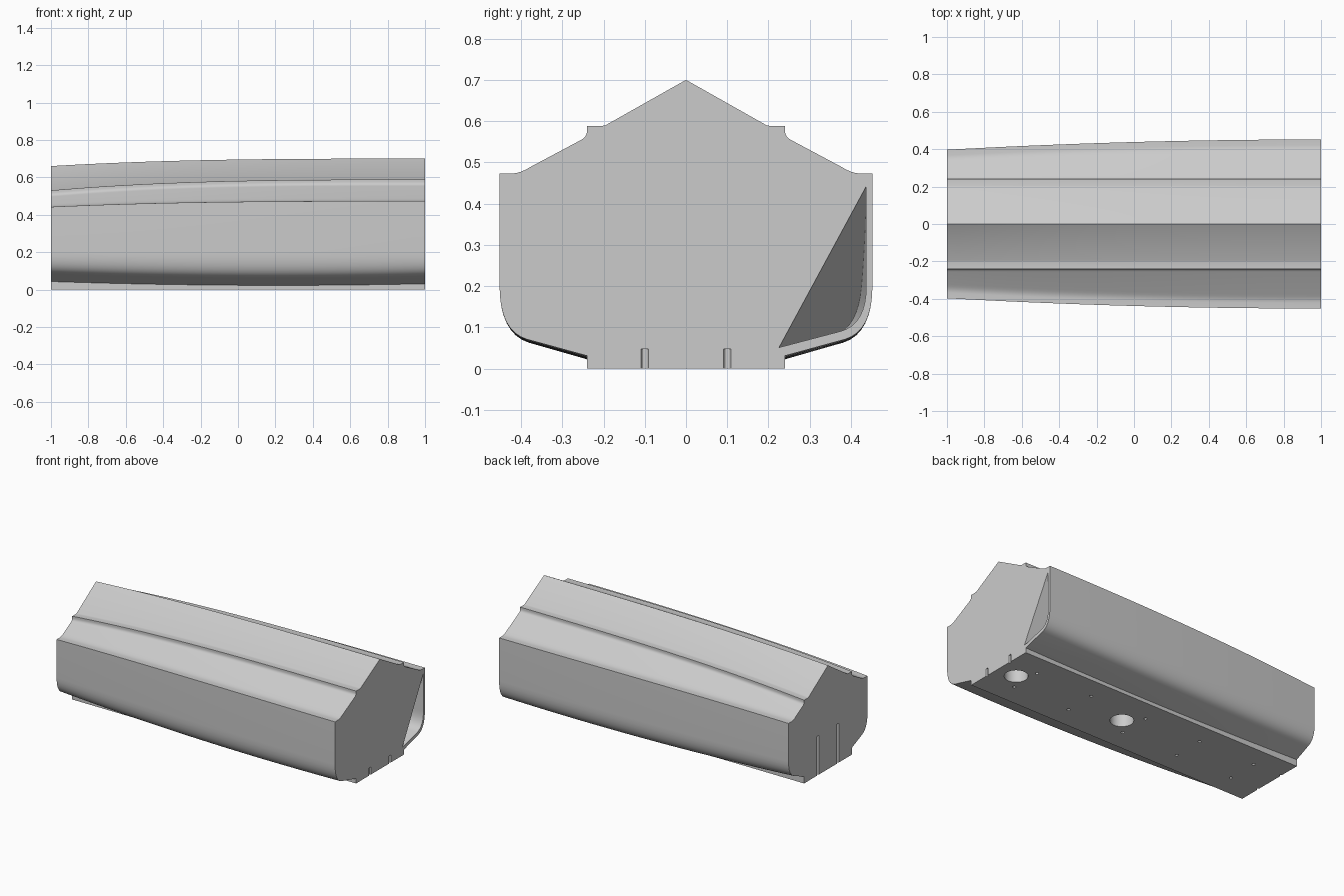
import bpy, bmesh, math
from mathutils import Vector

if "Cube" in bpy.data.objects:
    bpy.data.objects.remove(bpy.data.objects["Cube"], do_unlink=True)

grey = bpy.data.materials.new("light grey")
grey.use_nodes = True
grey.diffuse_color = (0.6, 0.6, 0.6, 1)
grey.node_tree.nodes["Principled BSDF"].inputs["Base Color"].default_value = grey.diffuse_color


def make_object(name, bm):
    bmesh.ops.recalc_face_normals(bm, faces=bm.faces)
    mesh = bpy.data.meshes.new(name)
    bm.to_mesh(mesh)
    bm.free()
    mesh.materials.append(grey)
    ob = bpy.data.objects.new(name, mesh)
    bpy.context.collection.objects.link(ob)
    return ob


def loft(section, stations):
    """Skin closed (y, z) sections along x and cap both ends."""
    bm = bmesh.new()
    rings = [[bm.verts.new((x, y, z)) for y, z in section(x)] for x in stations]
    n = len(rings[0])
    for a, b in zip(rings, rings[1:]):
        for i in range(n):
            j = (i + 1) % n
            bm.faces.new((a[i], a[j], b[j], b[i]))
    bm.faces.new(rings[0])
    bm.faces.new(rings[-1])
    return bm


def bend(a, c, b, steps=8):
    """Quadratic curve from a to b with control point c."""
    a, b, c = Vector(a), Vector(b), Vector(c)
    pts = [a.lerp(c, i / steps).lerp(c.lerp(b, i / steps), i / steps) for i in range(steps + 1)]
    return [tuple(p) for p in pts]


def measures(x):
    """Half width, peak, step, shoulder and keel heights at x."""
    t = (1 - x) / 2
    return (0.452 - 0.055 * t**2, 0.70 - 0.04 * t**3, 0.588 - 0.058 * t**3,
            0.473 - 0.031 * t**3, 0.023 + 0.014 * x * x - 0.006 * x)


def hull_section(x):
    w, peak, step, shoulder, keel = measures(x)
    half = [(0.195, step + 0.002), (0.205, step), (0.24, step)]
    half += bend((0.24, step - 0.012), (0.24, step - 0.026), (0.255, step - 0.034), 4)
    half += bend((w - 0.075, shoulder + 0.016), (w - 0.05, shoulder), (w - 0.03, shoulder), 4)
    half += [(w, shoulder)]
    half += bend((w, 0.2), (w, keel + 0.06), (w - 0.066, keel + 0.04))
    half += [(0.24, keel), (0.24, 0)]
    return [(0, peak)] + half + [(-y, z) for y, z in reversed(half)]


def pocket_section(x):
    w, _, _, _, keel = measures(x)
    w -= 0.015
    curve = bend((w, 0.2), (w, keel + 0.078), (w - 0.06, keel + 0.06))
    return [(0.1, 0.45), (w, 0.45)] + curve + [(0.225, keel + 0.02), (0.1, keel)]


def cut(target, cutter):
    mod = target.modifiers.new("cut", 'BOOLEAN')
    mod.operation = 'DIFFERENCE'
    mod.solver = 'EXACT'
    mod.object = cutter
    cutter.hide_render = True
    bpy.ops.object.select_all(action='DESELECT')
    bpy.context.view_layer.objects.active = target
    target.select_set(True)
    bpy.ops.object.modifier_apply(modifier=mod.name)
    bpy.data.objects.remove(cutter, do_unlink=True)


# Main hull
hull = make_object("hull_body", loft(hull_section, [-1 + i / 16 for i in range(33)]))

# Tapering side pockets open at one end
for side in (1, -1):
    bm = loft(pocket_section, [-0.4 + 1.41 * i / 16 for i in range(17)])
    low, high, tip = Vector((1, 0.225, 0.05)), Vector((1, 0.436, 0.44)), Vector((-0.1, 0.408, 0.115))
    normal = (high - low).cross(tip - low).normalized()
    if normal.dot(Vector((1, 0.42, 0.12)) - low) < 0:
        normal.negate()
    res = bmesh.ops.bisect_plane(bm, geom=bm.verts[:] + bm.edges[:] + bm.faces[:],
                                 plane_co=low, plane_no=normal, clear_inner=True)
    bmesh.ops.holes_fill(bm, edges=[e for e in bm.edges if e.is_boundary], sides=0)
    for v in bm.verts:
        v.co.y *= side
    cut(hull, make_object("pocket_cutter", bm))


# Round holes in the underside and grooves in both ends
def add_bore(bm, x, y, radius, top, sides):
    made = bmesh.ops.create_cone(bm, cap_ends=True, segments=sides, radius1=radius,
                                 radius2=radius, depth=top + 0.05)
    bmesh.ops.translate(bm, verts=made["verts"], vec=(x, y, (top - 0.05) / 2))


bm = bmesh.new()
for x in (0.87, 0.09):
    add_bore(bm, x, 0, 0.068, 0.12, 40)
for y in (-0.1, 0.1):
    for i in range(5):
        add_bore(bm, 0.8 - 0.4 * i, y, 0.01, 0.05, 12)
    add_bore(bm, 1, y, 0.009, 0.048, 12)
    add_bore(bm, -1, y, 0.009, 0.25, 12)
cut(hull, make_object("bore_cutter", bm))

bpy.ops.object.shade_smooth_by_angle(angle=math.radians(30))
